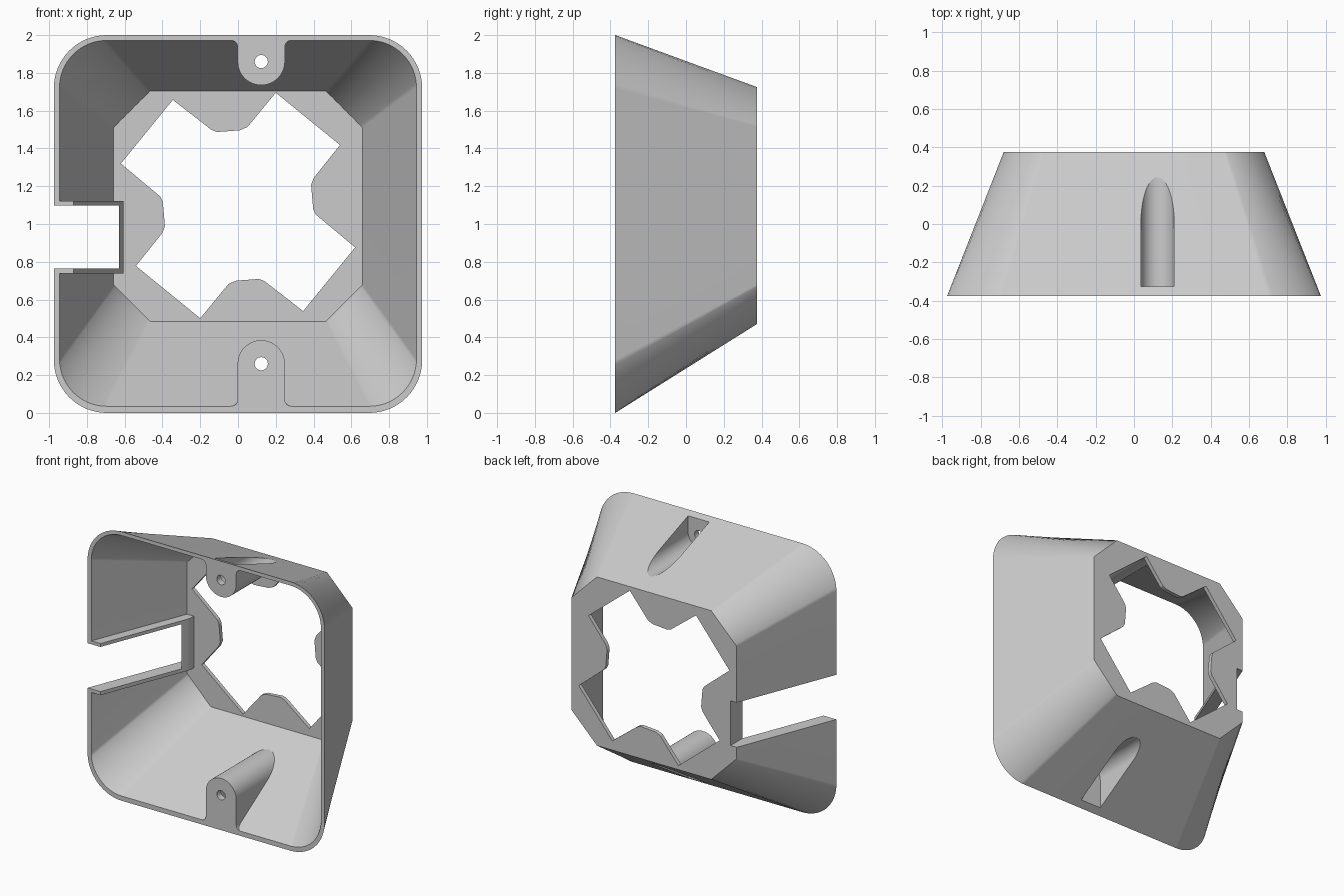
import bpy, bmesh
from math import sin, cos, pi, radians

old = bpy.data.objects.get("Cube")
if old:
    bpy.data.objects.remove(old)

FRONT, BACK, PLATE = -0.375, 0.375, 0.03
SEG = 16          # steps per rounded corner

grey = bpy.data.materials.new("light grey plastic")
grey.use_nodes = True
grey.diffuse_color = (0.6, 0.6, 0.6, 1)
grey.node_tree.nodes["Principled BSDF"].inputs["Base Color"].default_value = (0.6, 0.6, 0.6, 1)


def loft(name, rings):
    """Skin a stack of equal-length closed rings and cap both ends."""
    bm = bmesh.new()
    loops = [[bm.verts.new(p) for p in ring] for ring in rings]
    n = len(loops[0])
    for a, b in zip(loops, loops[1:]):
        for i in range(n):
            bm.faces.new((a[i], a[(i + 1) % n], b[(i + 1) % n], b[i]))
    bm.faces.new(loops[0])
    bm.faces.new(loops[-1])
    bmesh.ops.recalc_face_normals(bm, faces=bm.faces)
    mesh = bpy.data.meshes.new(name)
    bm.to_mesh(mesh)
    bm.free()
    obj = bpy.data.objects.new(name, mesh)
    bpy.context.collection.objects.link(obj)
    mesh.materials.append(grey)
    return obj


def prism_y(name, pts, y0, y1):
    return loft(name, [[(x, y, z) for x, z in pts] for y in (y0, y1)])


def prism_z(name, pts, z0, z1):
    return loft(name, [[(x, y, z) for x, y in pts] for z in (z0, z1)])


def cut(target, tool, operation="DIFFERENCE"):
    mod = target.modifiers.new("cut", "BOOLEAN")
    mod.object, mod.operation, mod.solver = tool, operation, "EXACT"
    bpy.context.view_layer.objects.active = target
    bpy.ops.object.modifier_apply(modifier=mod.name)
    bpy.data.objects.remove(tool)


def corner_ring(y, half, z0, z1, rx, rz, rounded):
    """Rectangle with rounded or straight-cut corners, same point count."""
    pts = []
    for k in range(4):
        sx, sz = ((1, 1), (-1, 1), (-1, -1), (1, -1))[k]
        cx, cz = sx * (half - rx), (z1 - rz if sz > 0 else z0 + rz)
        for i in range(SEG + 1):
            t = i / SEG if k % 2 == 0 else 1 - i / SEG
            u, v = (cos(t * pi / 2), sin(t * pi / 2)) if rounded else (1 - t, t)
            pts.append((cx + sx * rx * u, y, cz + sz * rz * v))
    return pts


def funnel(name, front, back, y_back, y_start):
    return loft(name, [corner_ring(y_start, *front, True),
                       corner_ring(FRONT, *front, True),
                       corner_ring(y_back, *back, False)])


def u_profile(cx, cz, r, s, z_end, z_rim=None):
    """U shape opening up (s=1) or down (s=-1), with optional flared root."""
    pts = [(cx + r * cos(a), cz - s * r * sin(a))
           for a in [pi * i / 24 for i in range(25)]]
    side = [(r, z_end)]
    if z_rim is not None:
        f = 0.035
        side = [(r + f - f * cos(a), z_rim - s * f * (1 - sin(a)))
                for a in [pi * i / 12 for i in range(7)]]
        side.append((r + f, z_end))
    left = [(cx - d, z) for d, z in side]
    right = [(cx + d, z) for d, z in reversed(side)]
    return pts + left + right


# Tapered housing and its hollow
housing = funnel("housing", (0.975, 0, 2, 0.28, 0.28),
                 (0.68, 0.47, 1.725, 0.21, 0.21), BACK, -0.6)
cavity = funnel("cavity", (0.945, 0.035, 1.972, 0.25, 0.25),
                (0.66, 0.485, 1.705, 0.195, 0.195), BACK - PLATE, -0.7)

# Screw bosses and the cable slot lining are left standing in the hollow
BOSS_X = 0.123
SCREWS = ((1.86, 1, 1.972), (0.26, -1, 0.035))
for z, s, rim in SCREWS:
    cut(cavity, prism_y("boss", u_profile(BOSS_X, z, 0.125, s, z + s * 0.5, rim), -0.8, 0.5))
lining = [(-1.1, -0.8), (-0.87, -0.8), (-0.87, FRONT), (-0.612, 0.28),
          (-0.605, 0.31), (-0.605, 0.5), (-1.1, 0.5)]
cut(cavity, prism_z("lining", lining, 0.738, 1.122))
cut(housing, cavity)

# Screw holes and the outside channels leading to them
for z, s, rim in SCREWS:
    cut(housing, prism_y("channel", u_profile(BOSS_X, z, 0.087, s, z + s * 0.5), -0.325, 0.6))
    hole = [(BOSS_X + 0.035 * cos(a), z + 0.035 * sin(a))
            for a in [pi * i / 12 for i in range(24)]]
    cut(housing, prism_y("screw_hole", hole, -0.8, -0.3))

# Cable slot through the side wall
slot = [(-1.2, 0.765), (-0.63, 0.765), (-0.63, 1.097), (-1.2, 1.097)]
cut(housing, prism_y("cable_slot", slot, -0.8, 0.6))

# Star opening in the back plate, two-fold symmetric
half = [(-0.62, 0.222), (-0.345, 0.559), (-0.14, 0.4), (-0.11, 0.389),
        (0.01, 0.398), (0.05, 0.415), (0.2, 0.597), (0.54, 0.32),
        (0.4, 0.145), (0.387, 0.11), (0.398, -0.02), (0.412, -0.048)]
star = [(x * k, 1.098 + z * k) for k in (1, -1) for x, z in half]
cut(housing, prism_y("star_opening", star, 0.2, 0.6))

# Trim the front edge flat
trim = [(-2, -1), (2, -1), (2, 3), (-2, 3)]
cut(housing, prism_y("front_trim", trim, -1, FRONT))

# Smooth the corners, keep the edges sharp
bpy.ops.object.select_all(action="DESELECT")
housing.select_set(True)
bpy.context.view_layer.objects.active = housing
bpy.ops.object.shade_smooth_by_angle(angle=radians(20))
weighted = housing.modifiers.new("weighted_normals", "WEIGHTED_NORMAL")
weighted.keep_sharp = True
